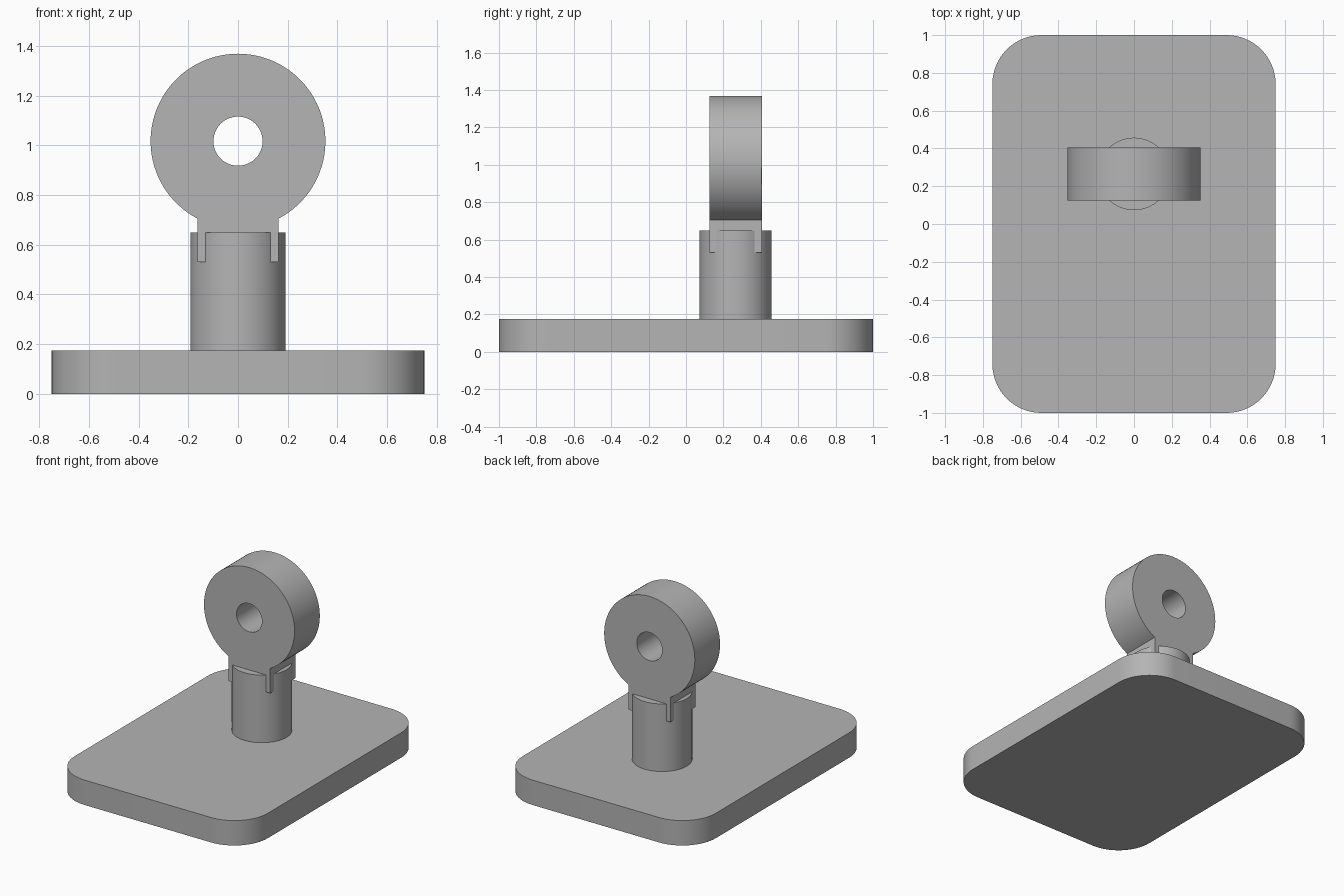
import bpy, bmesh
from math import sin, cos, pi, asin
from mathutils import Matrix

if "Cube" in bpy.data.objects:
    bpy.data.objects.remove(bpy.data.objects["Cube"], do_unlink=True)

grey = bpy.data.materials.new("plain grey")
grey.use_nodes = True
colour = (0.46, 0.46, 0.46, 1)
grey.diffuse_color = colour
grey.node_tree.nodes["Principled BSDF"].inputs["Base Color"].default_value = colour


def arc(cx, cy, r, start, end, steps):
    """Points along a circular arc, both ends included."""
    angles = [start + (end - start) * i / steps for i in range(steps + 1)]
    return [(cx + r * cos(a), cy + r * sin(a)) for a in angles]


def extrude_profile(name, loops, depth, matrix):
    """Fill closed outlines (inner ones become holes) and extrude them."""
    bm = bmesh.new()
    edges = []
    for loop in loops:
        verts = [bm.verts.new((x, y, 0)) for x, y in loop]
        edges += [bm.edges.new((v, verts[i - 1])) for i, v in enumerate(verts)]
    bmesh.ops.triangle_fill(bm, edges=edges, use_beauty=True)
    grown = bmesh.ops.extrude_face_region(bm, geom=bm.faces[:], use_keep_orig=True)
    top = [g for g in grown["geom"] if isinstance(g, bmesh.types.BMVert)]
    bmesh.ops.translate(bm, verts=top, vec=(0, 0, depth))
    bmesh.ops.transform(bm, verts=bm.verts, matrix=matrix)
    bmesh.ops.recalc_face_normals(bm, faces=bm.faces)
    mesh = bpy.data.meshes.new(name)
    bm.to_mesh(mesh)
    bm.free()
    mesh.materials.append(grey)
    obj = bpy.data.objects.new(name, mesh)
    bpy.context.collection.objects.link(obj)
    bpy.ops.object.select_all(action="DESELECT")
    obj.select_set(True)
    bpy.context.view_layer.objects.active = obj
    bpy.ops.object.shade_smooth_by_angle(angle=pi / 6)
    return obj


post_y = 0.265
base_top = 0.175

# Base plate with rounded corners
half_x, half_y, corner = 0.75, 1.0, 0.26
outline = []
for i, (sx, sy) in enumerate([(1, 1), (-1, 1), (-1, -1), (1, -1)]):
    outline += arc(sx * (half_x - corner), sy * (half_y - corner), corner,
                   i * pi / 2, (i + 1) * pi / 2, 16)
extrude_profile("base_plate", [outline], base_top, Matrix())

# Round post
extrude_profile("post", [arc(0, 0, 0.192, 0, 2 * pi, 64)[:-1]], 0.65 - base_top,
                Matrix.Translation((0, post_y, base_top)))

# Upright eye: ring and square neck in one profile, neck corners overhang the post
ring_z, ring_r, neck, thickness = 1.017, 0.352, 0.163, 0.28
gap = asin(neck / ring_r)
eye = arc(0, ring_z, ring_r, -pi / 2 + gap, 1.5 * pi - gap, 80)
eye += [(-neck, 0.53), (neck, 0.53)]
hole = arc(0, ring_z, 0.099, 0, 2 * pi, 48)[:-1]
extrude_profile("eye_bracket", [eye, hole], thickness,
                Matrix.Translation((0, post_y + thickness / 2, 0))
                @ Matrix.Rotation(pi / 2, 4, "X"))
